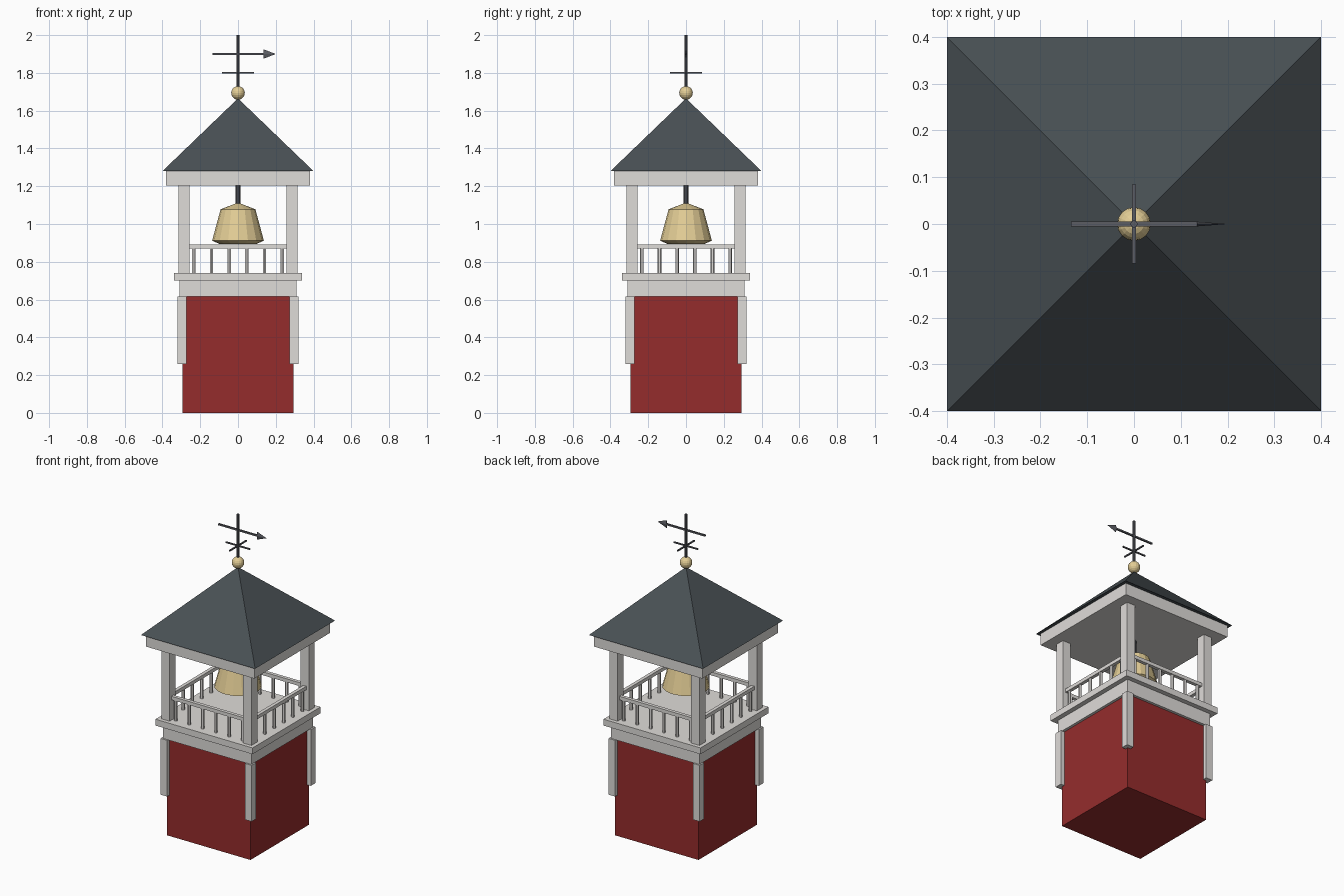
import bpy, bmesh, math
from mathutils import Matrix

if "Cube" in bpy.data.objects:
    bpy.data.objects.remove(bpy.data.objects["Cube"])


def material(name, rgb):
    m = bpy.data.materials.new(name)
    m.diffuse_color = (*[(c / 255) ** 2.2 for c in rgb], 1)
    m.use_nodes = True
    m.node_tree.nodes["Principled BSDF"].inputs["Base Color"].default_value = m.diffuse_color
    return m


RED = material("barn red", (148, 48, 48))
WHITE = material("off white trim", (222, 219, 216))
SLATE = material("slate roof", (74, 81, 85))
BRASS = material("brass", (226, 204, 148))
IRON = material("dark iron", (92, 94, 100))


def finish(name, bm, mat):
    bmesh.ops.recalc_face_normals(bm, faces=bm.faces[:])
    me = bpy.data.meshes.new(name)
    bm.to_mesh(me)
    bm.free()
    me.materials.append(mat)
    ob = bpy.data.objects.new(name, me)
    bpy.context.collection.objects.link(ob)
    return ob


def box(name, center, size, mat):
    bm = bmesh.new()
    bmesh.ops.create_cube(bm, size=1, matrix=Matrix.Translation(center) @ Matrix.Diagonal((*size, 1)))
    return finish(name, bm, mat)


def slab(name, half, z0, z1, mat):
    return box(name, (0, 0, (z0 + z1) / 2), (2 * half, 2 * half, z1 - z0), mat)


def cone(name, sides, r1, r2, length, matrix, mat):
    bm = bmesh.new()
    bmesh.ops.create_cone(bm, cap_ends=True, segments=sides, radius1=r1, radius2=r2,
                          depth=length, matrix=matrix)
    return finish(name, bm, mat)


def rod(name, r, z0, z1, mat, x=0, y=0, sides=8):
    return cone(name, sides, r, r, z1 - z0, Matrix.Translation((x, y, (z0 + z1) / 2)), mat)


def lathe(name, profile, sides, mat):
    bm = bmesh.new()
    rings = [[bm.verts.new((r * math.cos(2 * math.pi * i / sides),
                            r * math.sin(2 * math.pi * i / sides), z)) for i in range(sides)]
             for r, z in profile]
    for a, b in zip(rings, rings[1:]):
        for i in range(sides):
            j = (i + 1) % sides
            bm.faces.new((a[i], a[j], b[j], b[i]))
    bm.faces.new(rings[0])
    bm.faces.new(rings[-1])
    return finish(name, bm, mat)


# Tower body and stacked platforms
slab("tower_body", 0.293, 0, 0.62, RED)
slab("cornice", 0.31, 0.615, 0.70, WHITE)
slab("deck", 0.34, 0.70, 0.74, WHITE)
slab("roof_beam", 0.38, 1.205, 1.28, WHITE)

# Corner trim and belfry posts
for sx in (-1, 1):
    for sy in (-1, 1):
        box("corner_trim", (sx * 0.296, sy * 0.296, 0.438), (0.046, 0.046, 0.356), WHITE)
        box("belfry_post", (sx * 0.287, sy * 0.287, 0.9725), (0.058, 0.058, 0.465), WHITE)

# Railing on four sides
for s in (-1, 1):
    box("rail_along_x", (0, s * 0.287, 0.88), (0.53, 0.022, 0.022), WHITE)
    box("rail_along_y", (s * 0.287, 0, 0.88), (0.022, 0.53, 0.022), WHITE)
    for i in range(6):
        t = (i - 2.5) * 0.0935
        rod("baluster", 0.01, 0.74, 0.872, WHITE, t, s * 0.287, 6)
        rod("baluster", 0.01, 0.74, 0.872, WHITE, s * 0.287, t, 6)

# Pyramid roof
cone("roof", 4, 0.4 * math.sqrt(2), 0, 0.385,
     Matrix.Translation((0, 0, 1.4725)) @ Matrix.Rotation(math.pi / 4, 4, 'Z'), SLATE)

# Bell and its hanger
lathe("bell", [(0.10, 0.895), (0.137, 0.912), (0.092, 1.078), (0.014, 1.108)], 16, BRASS)
rod("bell_hanger", 0.013, 1.10, 1.21, IRON)

# Finial ball
bm = bmesh.new()
bmesh.ops.create_uvsphere(bm, u_segments=16, v_segments=10, radius=0.036,
                          matrix=Matrix.Translation((0, 0, 1.694)))
finish("finial_ball", bm, BRASS)

# Weather vane
rod("vane_mast", 0.008, 1.65, 2.0, IRON)
box("direction_arm_x", (0, 0, 1.80), (0.168, 0.008, 0.008), IRON)
box("direction_arm_y", (0, 0, 1.80), (0.008, 0.168, 0.008), IRON)
box("arrow_shaft", (0, 0, 1.90), (0.27, 0.01, 0.01), IRON)
cone("arrow_head", 4, 0.025, 0, 0.065,
     Matrix.Translation((0.1675, 0, 1.90)) @ Matrix.Diagonal((1, 0.2, 1, 1))
     @ Matrix.Rotation(math.pi / 2, 4, 'Y'), IRON)
